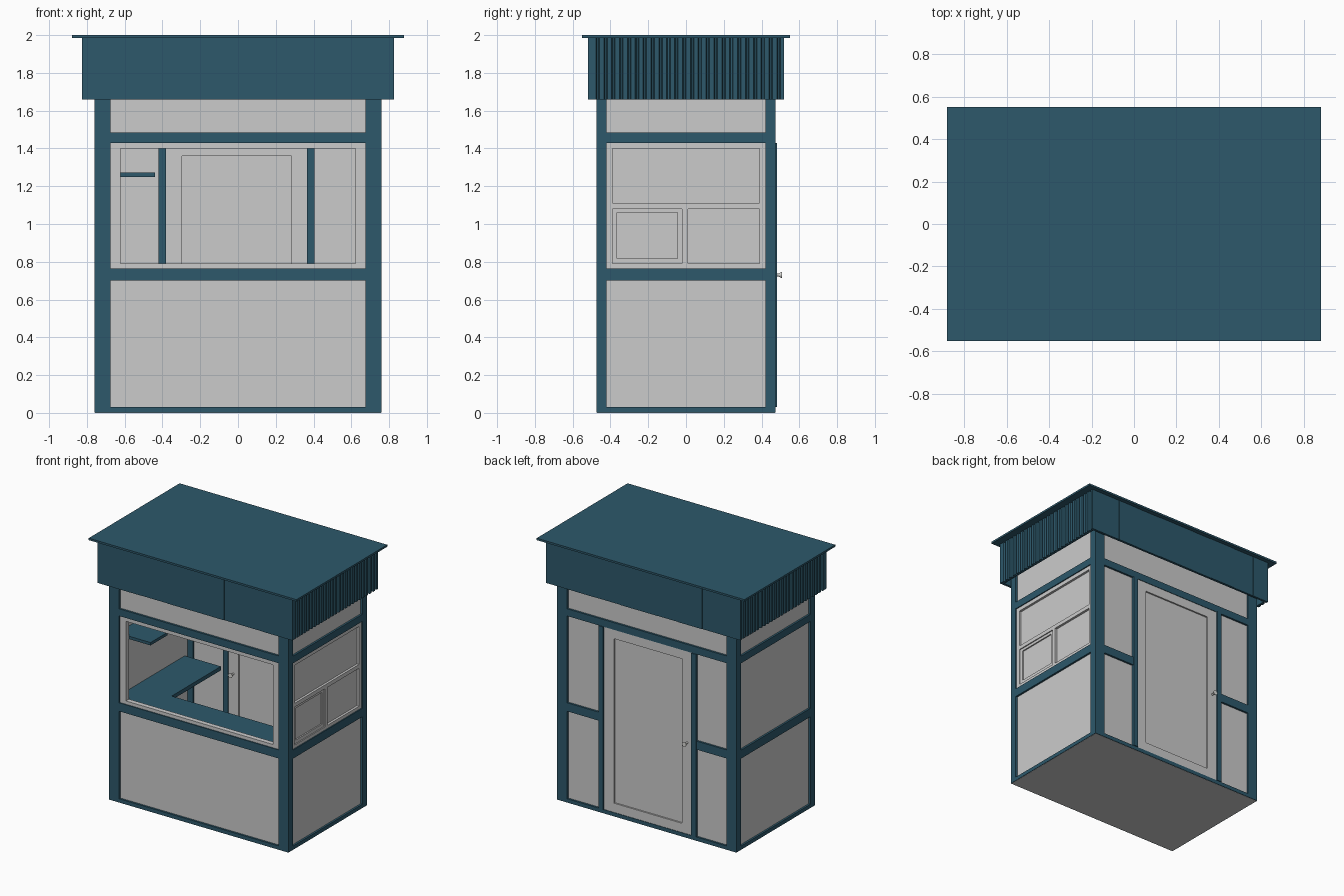
import bpy, bmesh, random
from math import pi
from mathutils import Matrix, Vector

random.seed(4)
cube = bpy.data.objects.get("Cube")
if cube:
    bpy.data.objects.remove(cube, do_unlink=True)


def material(name, rgb):
    m = bpy.data.materials.new(name)
    m.use_nodes = True
    m.diffuse_color = (*rgb, 1)
    m.node_tree.nodes["Principled BSDF"].inputs["Base Color"].default_value = (*rgb, 1)
    return m


TEAL = material("teal paint", (0.026, 0.098, 0.147))
PALE = material("pale grey panel", (0.6, 0.6, 0.6))
METAL = material("light metal", (0.7, 0.7, 0.68))

HX, HY = 0.76, 0.475            # half size of the booth body
POST_X, POST_Y = 0.675, 0.42    # inner edges of the corner posts
TOP = 1.985


def finish(name, bm, mat):
    bmesh.ops.recalc_face_normals(bm, faces=bm.faces)
    me = bpy.data.meshes.new(name)
    bm.to_mesh(me)
    bm.free()
    me.materials.append(mat)
    ob = bpy.data.objects.new(name, me)
    bpy.context.collection.objects.link(ob)
    return ob


def box(name, x, y, z, mat):
    bm = bmesh.new()
    bmesh.ops.create_cube(bm, size=1)
    spans = (x, y, z)
    for v in bm.verts:
        v.co = [(min(s) + max(s)) / 2 + c * abs(s[1] - s[0]) for s, c in zip(spans, v.co)]
    return finish(name, bm, mat)


def wall_point(side, u, depth, z):
    """Place wall coordinates: u runs along the wall, depth goes inward."""
    return {"front": (u, -HY + depth, z), "back": (u, HY - depth, z),
            "left": (HX - depth, u, z), "right": (-HX + depth, u, z)}[side]


def plate(name, side, u, z, depth, mat):
    a = wall_point(side, u[0], depth[0], z[0])
    b = wall_point(side, u[1], depth[1], z[1])
    return box(name, *zip(a, b), mat)


def frame(name, side, u, z, border, depth, mat):
    """Rectangular ring; border is (sides, bottom, top)."""
    s, bot, top = border
    rings = []
    bm = bmesh.new()
    for d in depth:
        for k in (0, 1):
            u0, u1 = u[0] + s * k, u[1] - s * k
            z0, z1 = z[0] + bot * k, z[1] - top * k
            rings.append([bm.verts.new(wall_point(side, p, d, q))
                          for p, q in ((u0, z0), (u1, z0), (u1, z1), (u0, z1))])
    for a, b in ((0, 1), (1, 3), (3, 2), (2, 0)):
        for i in range(4):
            j = (i + 1) % 4
            bm.faces.new((rings[a][i], rings[a][j], rings[b][j], rings[b][i]))
    return finish(name, bm, mat)


# Floor, corner posts and ceiling
box("floor", (-HX + .004, HX - .004), (-HY + .004, HY - .004), (0, .028), PALE)
for sx in (-1, 1):
    for sy in (-1, 1):
        box("corner_post", (sx * POST_X, sx * HX), (sy * POST_Y, sy * HY), (.001, TOP), TEAL)
box("ceiling", (-HX, HX), (-HY, HY), (1.95, 1.97), PALE)

# Rails and wall panels
LOW, MID, HIGH = (.03, .70), (.765, 1.43), (1.485, 1.95)
for side in ("front", "back", "left", "right"):
    w = POST_X if side in ("front", "back") else POST_Y
    span = (-w, w)
    plate(side + "_base_rail", side, span, (.001, .03), (0, .04), TEAL)
    plate(side + "_top_rail", side, span, (1.43, 1.485), (0, .045), TEAL)
    plate(side + "_upper_panel", side, span, HIGH, (.015, .04), PALE)
    if side != "back":
        plate(side + "_middle_rail", side, span, (.70, .765), (0, .045), TEAL)
        plate(side + "_lower_panel", side, span, LOW, (.015, .04), PALE)
plate("right_middle_panel", "right", (-POST_Y, POST_Y), MID, (.015, .04), PALE)

# Open serving hatch on the front
frame("hatch_frame", "front", (-POST_X, POST_X), MID, (.053, .025, .03), (.008, .045), PALE)

# Window unit on the left wall: one wide pane above two small ones
frame("window_frame", "left", (-POST_Y, POST_Y), MID, (.03, .025, .03), (.008, .04), PALE)
plate("window_transom", "left", (-.39, .39), (1.08, 1.11), (.008, .04), PALE)
plate("window_mullion", "left", (-.02, .01), (.79, 1.08), (.008, .04), PALE)
plate("window_panes", "left", (-.39, .39), (.79, 1.40), (.026, .036), PALE)
frame("sliding_sash", "left", (-.39, -.02), (.79, 1.08), (.025, .027, .02), (.016, .03), PALE)

# Back wall: door posts, side panels and short rails
for sx, inner, outer in ((1, .365, .405), (-1, .38, .42)):
    plate("door_post", "back", (sx * inner, sx * outer), (.03, 1.43), (-.006, .055), TEAL)
    plate("back_short_rail", "back", (sx * outer, sx * POST_X), (.70, .765), (0, .03), TEAL)
    plate("back_side_panel", "back", (sx * outer, sx * POST_X), (.03, 1.43), (.015, .045), PALE)

# Door with a recessed centre
frame("door_frame", "back", (-.38, .365), (.03, 1.43), (.083, .07, .07), (.004, .045), PALE)
plate("door_panel", "back", (-.30, .285), (.09, 1.37), (.016, .034), PALE)


# Door knobs, one on each face
def knob(y, out):
    turn = Matrix.Rotation(-out * pi / 2, 4, "X")
    bm = bmesh.new()
    for r1, r2, length, start in ((.007, .007, .024, 0), (.009, .018, .018, .02)):
        bmesh.ops.create_cone(bm, cap_ends=True, segments=16, radius1=r1, radius2=r2, depth=length,
                              matrix=Matrix.Translation((-.34, y + out * (start + length / 2), .73)) @ turn)
    ob = finish("door_knob", bm, METAL)
    for p in ob.data.polygons:
        p.use_smooth = len(p.vertices) == 4
    ob.data.set_sharp_from_angle(angle=.6)


knob(HY - .004, 1)
knob(HY - .045, -1)

# Counter running along the front and the right wall, and a small shelf
bm = bmesh.new()
outline = [(-.72, -.43), (.72, -.43), (.72, -.21), (-.415, -.21), (-.415, .385), (-.72, .385)]
face = bm.faces.new([bm.verts.new((x, y, .755)) for x, y in outline])
lifted = bmesh.ops.extrude_face_region(bm, geom=[face])["geom"]
bmesh.ops.translate(bm, vec=Vector((0, 0, .03)),
                    verts=[g for g in lifted if isinstance(g, bmesh.types.BMVert)])
finish("counter", bm, TEAL)
box("shelf", (-.72, -.44), (-.43, -.225), (1.25, 1.272), TEAL)


# Fascia boards hung below the roof
FX, FY, FZ = .825, .52, (1.66, TOP)


def skirt(name, points, inner, along_x):
    """Closed strip from an outer profile (u, offset) and a flat inner line, raised to the roof."""
    loop = points + [(points[-1][0], inner), (points[0][0], inner)]
    bm = bmesh.new()
    low, high = [[bm.verts.new((u, d, z) if along_x else (d, u, z)) for u, d in loop] for z in FZ]
    bm.faces.new(low)
    bm.faces.new(high)
    for i in range(len(loop)):
        j = (i + 1) % len(loop)
        bm.faces.new((low[i], low[j], high[j], high[i]))
    finish(name, bm, TEAL)


for s, name in ((-1, "front_fascia"), (1, "back_fascia")):
    profile, u = [], -FX
    while u < FX:
        end = u + random.uniform(.1, .22)
        end = FX if end > FX - .08 else end
        d = s * (FY - random.uniform(0, .004))
        profile += [(u, d), (end, d)]
        u = end
    skirt(name, profile, s * (FY - .02), True)

RIBS = 24
pitch = 2 * (FY - .02) / RIBS
for s, name in ((-1, "right_fascia"), (1, "left_fascia")):
    profile = []
    for i in range(RIBS):
        u = -FY + .02 + i * pitch
        for t, d in ((0, 0), (.55, 0), (.68, .014), (.88, .014)):
            profile.append((u + t * pitch, s * (FX - d)))
    profile.append((FY - .02, s * FX))
    skirt(name, profile, s * (FX - .025), False)

# Roof slab
box("roof", (-.88, .88), (-.55, .55), (TOP, 2), TEAL)
